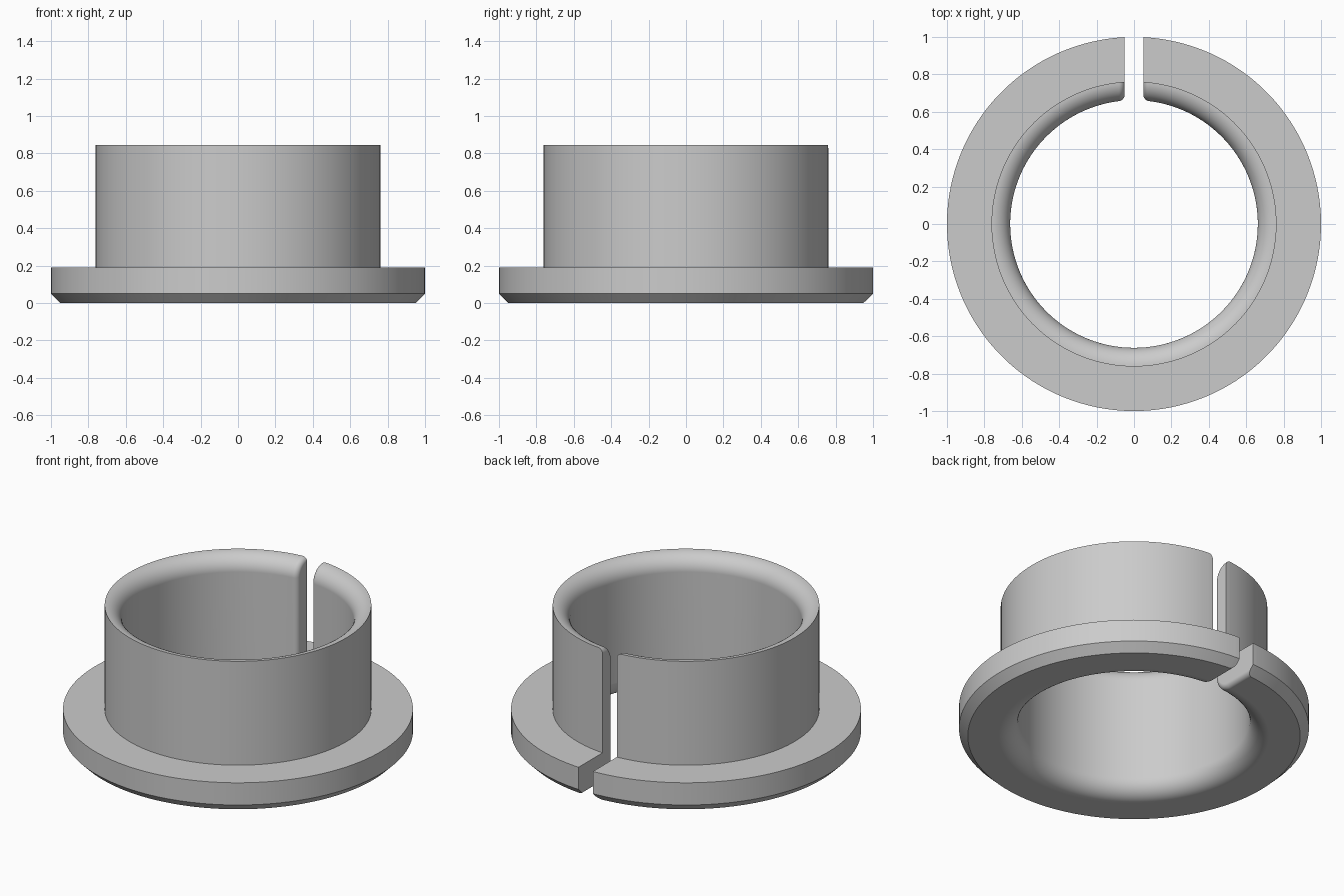
import bpy
import bmesh
from math import sin, cos, pi, asin

cube = bpy.data.objects.get("Cube")
if cube:
    bpy.data.objects.remove(cube, do_unlink=True)

BORE, SLEEVE, FLANGE = 0.662, 0.762, 1.0      # radii
HEIGHT, FLANGE_TOP, CHAMFER = 0.845, 0.19, 0.05
TOP_ROUND, BOTTOM_ROUND = 0.1, 0.11           # bore lead-in radii
SLIT, EDGE_ROUND = 0.05, 0.03                 # slit half width, slit edge radius
ARC, EDGE_STEPS, TURN_STEPS = 12, 8, 128


def arc(cr, cz, radius, start, end):
    angles = [start + (end - start) * i / ARC for i in range(ARC + 1)]
    return [(cr + radius * cos(a), cz + radius * sin(a)) for a in angles]


def profile(d):
    """Closed (radius, z) section; the bottom and bore side shrink by d."""
    points = [(SLEEVE, FLANGE_TOP), (FLANGE, FLANGE_TOP), (FLANGE, CHAMFER),
              (FLANGE - CHAMFER + d, d)]
    points += arc(BORE + BOTTOM_ROUND, BOTTOM_ROUND, BOTTOM_ROUND - d, 1.5 * pi, pi)
    points += arc(BORE + TOP_ROUND, HEIGHT - TOP_ROUND, TOP_ROUND - d, pi, pi / 2)
    return points


def slit_column(t):
    """Section at one step of the rounded slit edge, as (angle, radius, z)."""
    x = SLIT + EDGE_ROUND * (1 - sin(t))
    return [(asin(x / r), r, z) for r, z in profile(EDGE_ROUND * (1 - cos(t)))]


# Rounded slit edge, full turn, then the mirrored slit edge
edge = [slit_column(pi / 2 * (1 - i / EDGE_STEPS)) for i in range(EDGE_STEPS + 1)]
body = [[(a + (2 * pi - 2 * a) * i / TURN_STEPS, r, z) for a, r, z in edge[-1]]
        for i in range(1, TURN_STEPS)]
far_edge = [[(2 * pi - a, r, z) for a, r, z in col] for col in reversed(edge)]

bm = bmesh.new()
columns = [[bm.verts.new((r * sin(a), r * cos(a), z)) for a, r, z in col]
           for col in edge + body + far_edge]
count = len(columns[0])
for left, right in zip(columns, columns[1:]):
    for i in range(count):
        j = (i + 1) % count
        bm.faces.new((left[i], left[j], right[j], right[i]))

# Flat slit walls
bm.faces.new(columns[0])
bm.faces.new(columns[-1])
bmesh.ops.recalc_face_normals(bm, faces=bm.faces)

mesh = bpy.data.meshes.new("split_flanged_bushing")
bm.to_mesh(mesh)
bm.free()
bushing = bpy.data.objects.new("split_flanged_bushing", mesh)
bpy.context.collection.objects.link(bushing)

# Plain grey
grey = bpy.data.materials.new("plain_grey")
grey.use_nodes = True
colour = (0.6, 0.6, 0.6, 1)
grey.diffuse_color = colour
grey.node_tree.nodes["Principled BSDF"].inputs["Base Color"].default_value = colour
mesh.materials.append(grey)

# Smooth curves, crisp rims
bpy.ops.object.select_all(action="DESELECT")
bushing.select_set(True)
bpy.context.view_layer.objects.active = bushing
bpy.ops.object.shade_smooth_by_angle(angle=pi / 6)
weighted = bushing.modifiers.new("weighted_normals", "WEIGHTED_NORMAL")
weighted.keep_sharp = True
